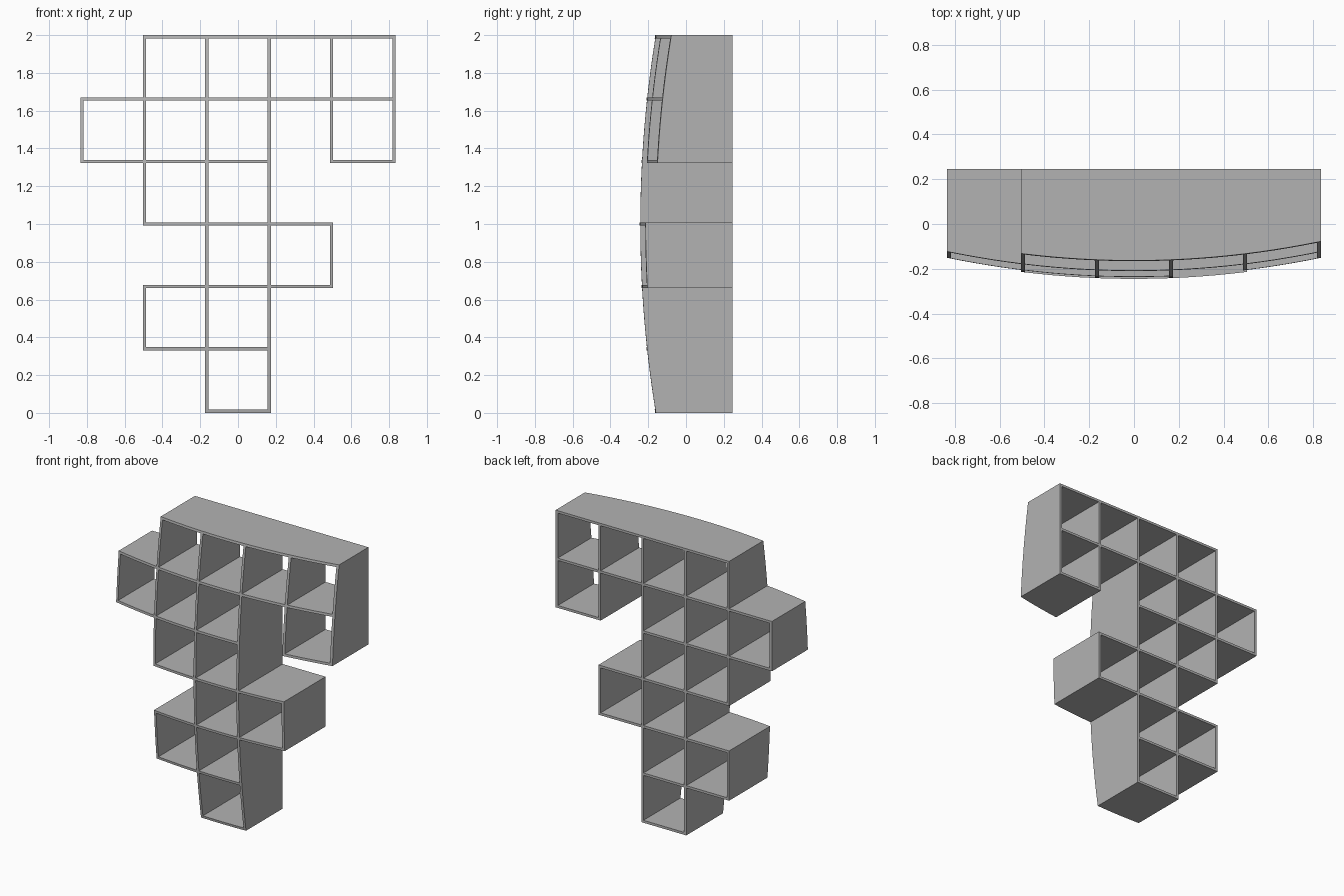
import bpy
import bmesh

cube = bpy.data.objects.get("Cube")
if cube:
    bpy.data.objects.remove(cube)

BOARD = 0.017                  # board thickness
PITCH = (2 - BOARD) / 6        # spacing of the bays
LEFT = -(5 * PITCH + BOARD) / 2
BACK = 0.245
STEPS = 5                      # curve segments per bay

# Open bays from the bottom row up, one character per column
ROWS = ["..#..", ".##..", "..##.", ".##..", "###.#", ".####"]
BAYS = [(c, r) for r, row in enumerate(ROWS) for c, mark in enumerate(row) if mark == "#"]


def front(x, z):
    """Depth of the doubly bowed front."""
    return -BACK + 0.123 * x * x + 0.082 * (z - 1) ** 2


def breaks(start, count):
    """Board edges plus the curve segments between them."""
    points = []
    for i in range(count + 1):
        a = start + i * PITCH
        points.append(a)
        if i < count:
            gap = PITCH - BOARD
            points += [a + BOARD + gap * k / STEPS for k in range(STEPS)]
        else:
            points.append(a + BOARD)
    return points


def is_board(x, z):
    """True on the rim of a bay, false inside an opening or outside."""
    on_rim = False
    for c, r in BAYS:
        u, v = x - LEFT - c * PITCH, z - r * PITCH
        if BOARD < u < PITCH and BOARD < v < PITCH:
            return False
        if 0 < u < PITCH + BOARD and 0 < v < PITCH + BOARD:
            on_rim = True
    return on_rim


# Front edges of all boards, as one joined lattice
xs, zs = breaks(LEFT, 5), breaks(0, 6)
bm = bmesh.new()
verts = {}


def corner(i, k):
    if (i, k) not in verts:
        verts[i, k] = bm.verts.new((xs[i], front(xs[i], zs[k]), zs[k]))
    return verts[i, k]


for i in range(len(xs) - 1):
    for k in range(len(zs) - 1):
        if is_board((xs[i] + xs[i + 1]) / 2, (zs[k] + zs[k + 1]) / 2):
            bm.faces.new([corner(i, k), corner(i + 1, k), corner(i + 1, k + 1), corner(i, k + 1)])

# Extend the lattice to the flat back
result = bmesh.ops.extrude_face_region(bm, geom=bm.faces[:], use_keep_orig=True)
for item in result["geom"]:
    if isinstance(item, bmesh.types.BMVert):
        item.co.y = BACK
bmesh.ops.recalc_face_normals(bm, faces=bm.faces[:])

mesh = bpy.data.meshes.new("shelf_lattice")
bm.to_mesh(mesh)
bm.free()
shelf = bpy.data.objects.new("shelf_lattice", mesh)
bpy.context.collection.objects.link(shelf)

# Plain grey finish
grey = bpy.data.materials.new("light_grey")
grey.use_nodes = True
grey.diffuse_color = (0.45, 0.45, 0.45, 1)
grey.node_tree.nodes["Principled BSDF"].inputs["Base Color"].default_value = grey.diffuse_color
mesh.materials.append(grey)

# Soft curved front with crisp board edges
bpy.ops.object.select_all(action="DESELECT")
shelf.select_set(True)
bpy.context.view_layer.objects.active = shelf
bpy.ops.object.shade_smooth_by_angle(angle=0.5)
